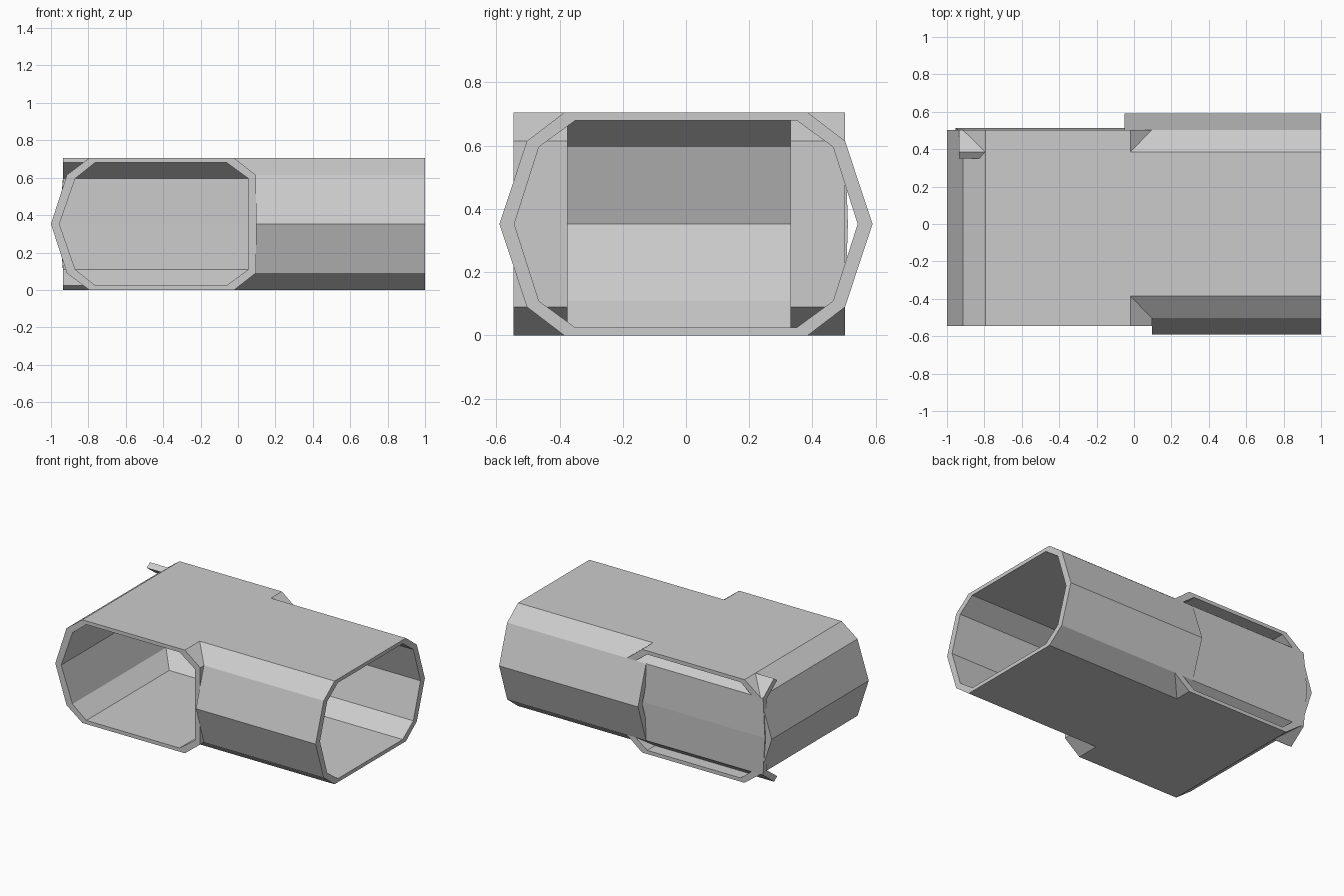
import bpy, bmesh

if "Cube" in bpy.data.objects:
    bpy.data.objects.remove(bpy.data.objects["Cube"])

H = 0.705  # overall height


def strip(name, axis, outer, inner, start, end):
    """Solid wall: sweep an outer/inner profile along x or y.
    start may be one number or one per profile point (mitred end)."""
    n = len(outer)
    starts = start if isinstance(start, list) else [start] * n
    bm = bmesh.new()

    def vert(p, t):
        return bm.verts.new((t, p[0], p[1]) if axis == 'x' else (p[0], t, p[1]))

    rows = [(vert(o, s), vert(i, s), vert(i, end), vert(o, end))
            for o, i, s in zip(outer, inner, starts)]
    for a, b in zip(rows, rows[1:]):
        for k in range(4):
            m = (k + 1) % 4
            bm.faces.new((a[k], a[m], b[m], b[k]))
    bm.faces.new(rows[0])
    bm.faces.new(rows[-1][::-1])
    bmesh.ops.recalc_face_normals(bm, faces=bm.faces)
    me = bpy.data.meshes.new(name)
    bm.to_mesh(me)
    bm.free()
    ob = bpy.data.objects.new(name, me)
    bpy.context.collection.objects.link(ob)
    return ob


def sym(half, mid=None):
    """Complete an upper half profile with its mirror about mid height."""
    return half + ([mid] if mid else []) + [(u, H - z) for u, z in reversed(half)]


def flip(points):
    return [(-u, z) for u, z in points]


# Front-facing branch: roof, angled left side and floor
strip("front_branch_shell", 'y',
      sym([(-0.02, H), (-0.795, H), (-0.915, 0.615)], (-1.0, H / 2)),
      sym([(-0.02, 0.68), (-0.765, 0.68), (-0.87, 0.596)], (-0.955, H / 2)),
      -0.545, 0.503)

# Flat right wall of the branch, left open between its two ends
wall_out = sym([(-0.02, H), (0.095, 0.615)])
wall_in = sym([(-0.06, 0.68), (0.055, 0.596)])
strip("branch_right_wall_front", 'y', wall_out, wall_in, -0.545, -0.375)
strip("branch_right_wall_back", 'y', wall_out, wall_in, 0.33, 0.503)

# Roof and floor of the right-facing tube
strip("tube_roof", 'x', [(-0.385, H), (0.385, H)], [(-0.35, 0.68), (0.35, 0.68)], -0.02, 1.0)
strip("tube_floor", 'x', [(-0.385, 0), (0.385, 0)], [(-0.35, 0.025), (0.35, 0.025)], -0.02, 1.0)

# Tube side walls: the front one is mitred into the branch
side_out = sym([(0.385, H), (0.503, 0.615)], (0.59, H / 2))
side_in = sym([(0.35, 0.68), (0.465, 0.596)], (0.543, H / 2))
strip("tube_front_wall", 'x', flip(side_out), flip(side_in),
      [-0.02, 0.095, 0.095, 0.095, -0.02], 1.0)
strip("tube_back_wall", 'x', side_out[1:4], side_in[1:4], -0.05, 1.0)

# Long rear chamfers that poke out past the left end
strip("rear_chamfer_top", 'x', side_out[:2], side_in[:2], -0.935, 1.0)
strip("rear_chamfer_bottom", 'x', side_out[3:], side_in[3:], -0.935, 1.0)

# Flat panel closing the back of the branch
strip("rear_panel", 'x',
      [side_out[1], (0.512, H / 2), side_out[3]],
      [side_in[1], (0.467, H / 2), side_in[3]],
      [-0.935, -0.955, -0.935], 0.06)
